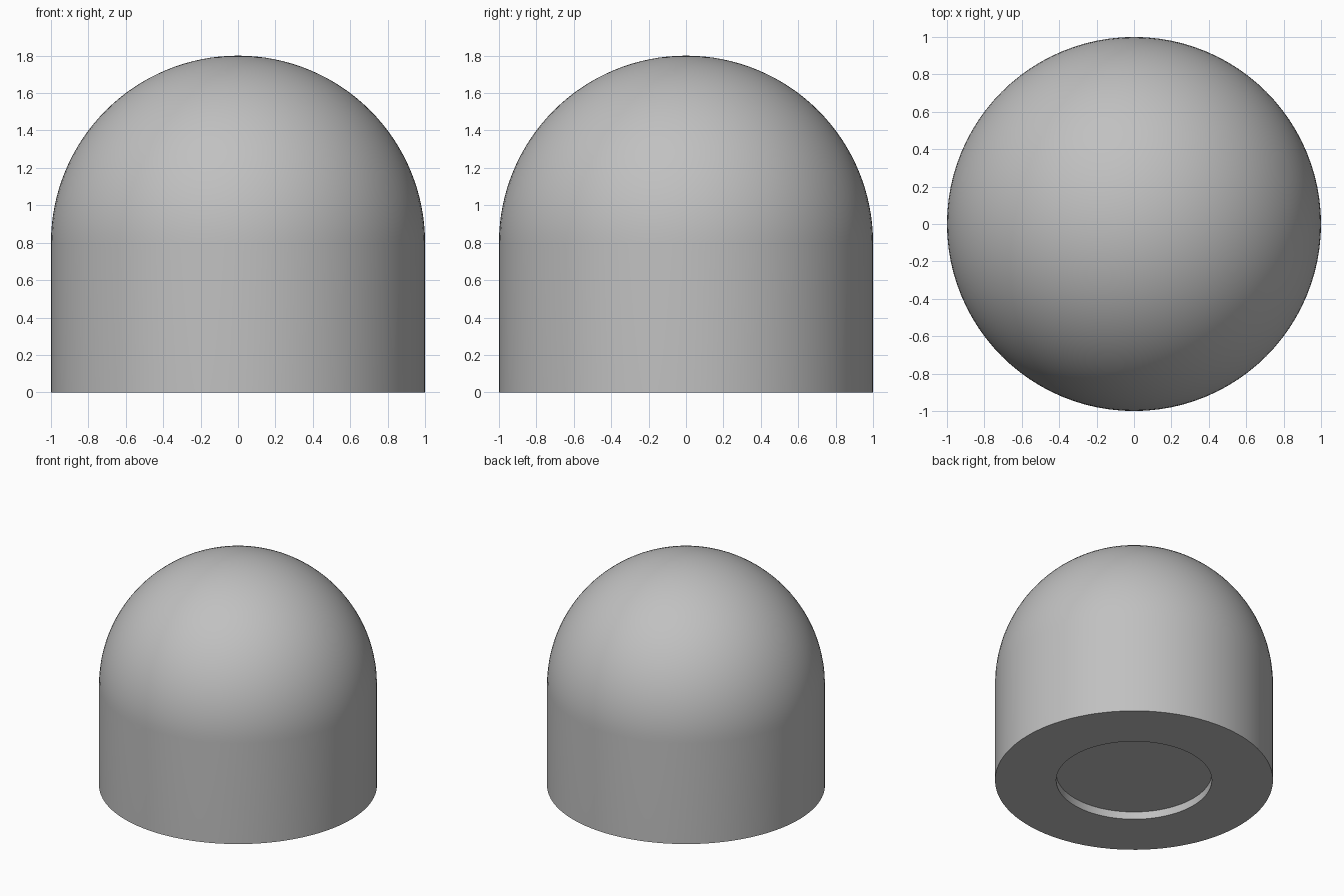
import bpy, bmesh, math

cube = bpy.data.objects.get("Cube")
if cube:
    bpy.data.objects.remove(cube, do_unlink=True)

SEGMENTS = 96
DOME_RINGS = 32
RADIUS, WALL_TOP = 1.0, 0.8
RECESS_RADIUS, RECESS_DEPTH = 0.56, 0.06

# Single plain grey
grey = bpy.data.materials.new("plain grey")
grey.use_nodes = True
colour = (0.53, 0.53, 0.53, 1)
grey.diffuse_color = colour
grey.node_tree.nodes["Principled BSDF"].inputs["Base Color"].default_value = colour

# Half section: recess ceiling, recess wall, base ring, side wall, dome
profile = [(0, RECESS_DEPTH), (RECESS_RADIUS, RECESS_DEPTH), (RECESS_RADIUS, 0), (RADIUS, 0)]
for i in range(DOME_RINGS + 1):
    a = math.pi / 2 * i / DOME_RINGS
    profile.append((RADIUS * math.cos(a), WALL_TOP + RADIUS * math.sin(a)))

# Revolve the section around the vertical axis
bm = bmesh.new()
verts = [bm.verts.new((r, 0, z)) for r, z in profile]
edges = [bm.edges.new(pair) for pair in zip(verts, verts[1:])]
bmesh.ops.spin(bm, geom=verts + edges, cent=(0, 0, 0), axis=(0, 0, 1),
               angle=math.tau, steps=SEGMENTS, use_duplicate=False)
bmesh.ops.remove_doubles(bm, verts=bm.verts, dist=0.0001)
bmesh.ops.recalc_face_normals(bm, faces=bm.faces)

mesh = bpy.data.meshes.new("domed_cap")
bm.to_mesh(mesh)
bm.free()
mesh.materials.append(grey)
cap = bpy.data.objects.new("domed_cap", mesh)
bpy.context.collection.objects.link(cap)

# Smooth dome and walls, crisp rims
bpy.ops.object.select_all(action='DESELECT')
cap.select_set(True)
bpy.context.view_layer.objects.active = cap
bpy.ops.object.shade_smooth_by_angle(angle=math.radians(30))
